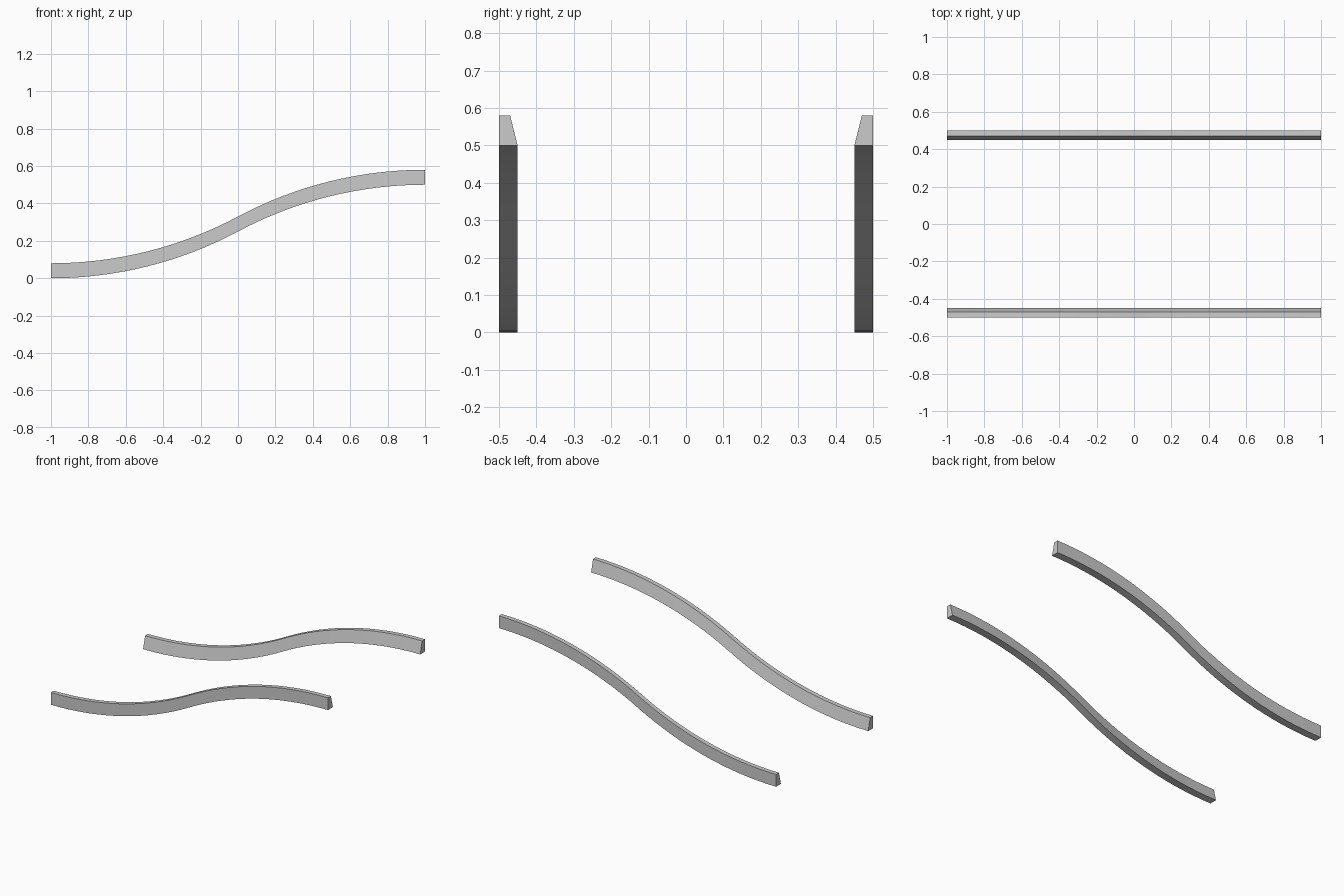
import bpy, bmesh, math

if "Cube" in bpy.data.objects:
    bpy.data.objects.remove(bpy.data.objects["Cube"])

HALF = 16            # segments per half of the S-bend
RISE = 0.5
HEIGHT = 0.08
R = (1 + (RISE / 2) ** 2) / RISE   # radius of each arc

# S-shaped path made of two tangent arcs
sweep = math.asin(1 / R)
lower = [(-1 + R * math.sin(sweep * i / HALF), R - R * math.cos(sweep * i / HALF))
         for i in range(HALF + 1)]
path = lower + [(-x, RISE - z) for x, z in reversed(lower[:-1])]

# Cross-section (y, z): vertical outer face, sloped inner face
SECTION = [(0.5, 0), (0.5, HEIGHT), (0.47, HEIGHT), (0.45, 0)]


def rail(name, side):
    bm = bmesh.new()
    rings = [[bm.verts.new((x, side * y, z + dz)) for y, dz in SECTION] for x, z in path]
    for a, b in zip(rings, rings[1:]):
        for i in range(4):
            j = (i + 1) % 4
            bm.faces.new((a[i], a[j], b[j], b[i]))
    bm.faces.new(rings[0])
    bm.faces.new(rings[-1])
    bmesh.ops.recalc_face_normals(bm, faces=bm.faces)
    mesh = bpy.data.meshes.new(name)
    bm.to_mesh(mesh)
    bm.free()
    obj = bpy.data.objects.new(name, mesh)
    bpy.context.collection.objects.link(obj)
    bpy.ops.object.select_all(action='DESELECT')
    obj.select_set(True)
    bpy.context.view_layer.objects.active = obj
    bpy.ops.object.shade_smooth_by_angle(angle=math.radians(10))


# Matching rails on the front and back edges
rail("front_rail", -1)
rail("back_rail", 1)
